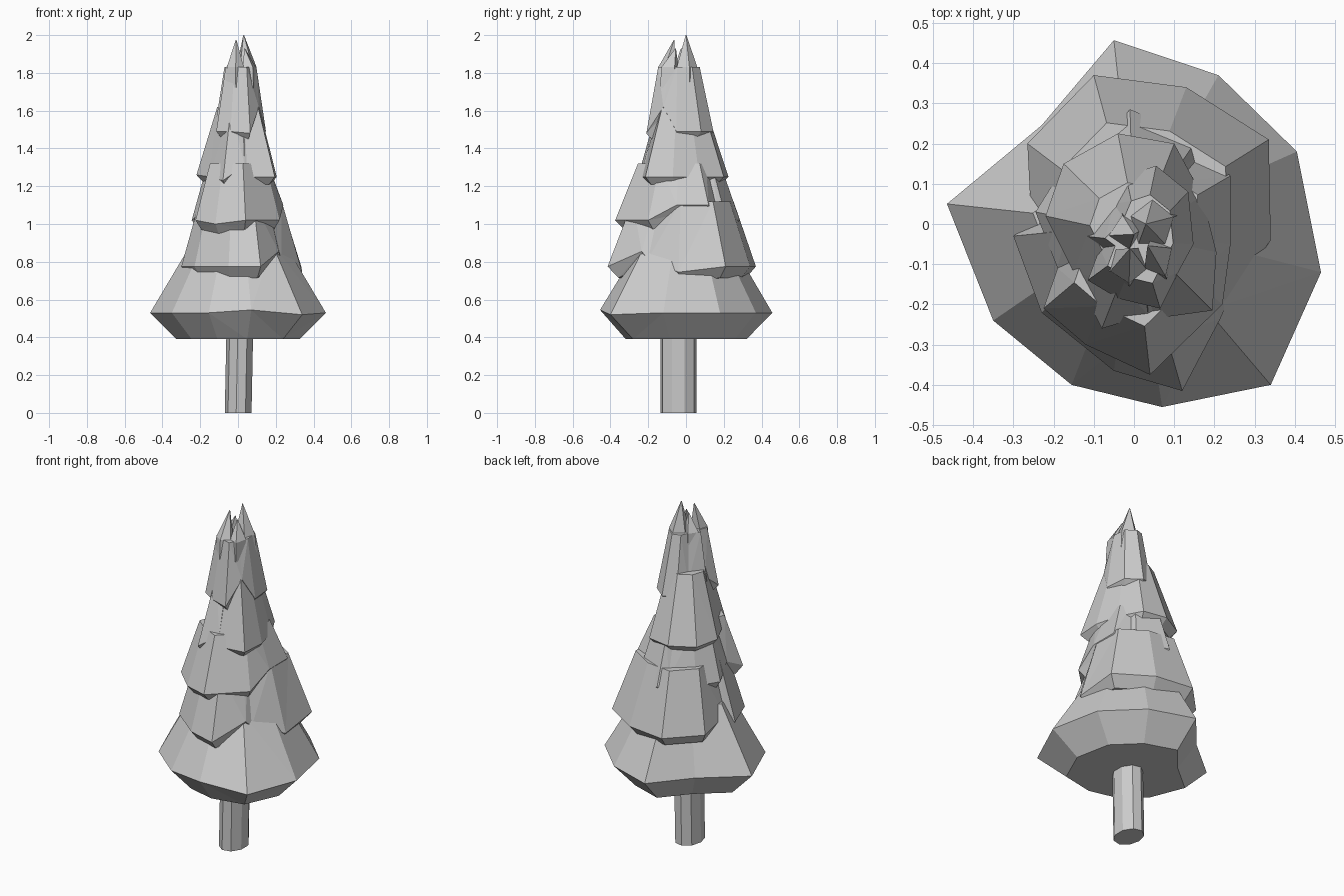
import bpy, bmesh, math
from mathutils import Vector

if "Cube" in bpy.data.objects:
    bpy.data.objects.remove(bpy.data.objects["Cube"])

mat = bpy.data.materials.new("plain_grey")
mat.diffuse_color = (0.6, 0.6, 0.6, 1)
mat.use_nodes = True
mat.node_tree.nodes["Principled BSDF"].inputs["Base Color"].default_value = mat.diffuse_color


def loft(name, rings):
    """Skin a stack of equal-length rings and cap both ends."""
    bm = bmesh.new()
    loops = [[bm.verts.new(p) for p in ring] for ring in rings]
    n = len(loops[0])
    for a, b in zip(loops, loops[1:]):
        for i in range(n):
            j = (i + 1) % n
            bm.faces.new((a[i], a[j], b[j], b[i]))
    bm.faces.new(loops[0])
    bm.faces.new(loops[-1])
    bmesh.ops.triangulate(bm, faces=[f for f in bm.faces if len(f.verts) == 4])
    bmesh.ops.recalc_face_normals(bm, faces=bm.faces)
    me = bpy.data.meshes.new(name)
    bm.to_mesh(me)
    bm.free()
    me.materials.append(mat)
    ob = bpy.data.objects.new(name, me)
    bpy.context.collection.objects.link(ob)
    return ob


def tier(name, rim, z, under, top, lifts={}, centre=(0, 0), flat_base=False):
    """Skirt of branches: rim outline, (scale, drop) underside, (scale, z) top.
    lifts raises single rim corners into notches."""
    c = Vector(centre)
    low, edge, high = [], [], []
    for i, p in enumerate(rim):
        p, dz = Vector(p), lifts.get(i, 0)
        q = c + (p - c) * under[0]
        t = c + (p - c) * top[0]
        low.append((q.x, q.y, z - under[1] + (0 if flat_base else dz)))
        edge.append((p.x, p.y, z + dz))
        high.append((t.x, t.y, max(top[1], z + dz + 0.02)))
    return loft(name, [low, edge, high])


# Trunk
trunk = []
for z, cx in ((0, 0.003), (0.45, 0.012)):
    trunk.append([(cx + 0.073 * math.cos(math.tau * (i + 0.5) / 9),
                   -0.04 + 0.096 * math.sin(math.tau * (i + 0.5) / 9), z)
                  for i in range(9)])
loft("trunk", trunk)

# Branch tiers, bottom to top
tier("branches_bottom",
     [(-0.05, 0.457), (0.21, 0.37), (0.405, 0.18), (0.465, -0.12),
      (0.34, -0.40), (0.07, -0.455), (-0.155, -0.40), (-0.35, -0.24),
      (-0.465, 0.05), (-0.23, 0.245)],
     0.53, (0.70, 0.14), (0.54, 0.89), {5: 0.015, 4: -0.01},
     flat_base=True)

tier("branches_lower",
     [(-0.10, 0.37), (0.13, 0.34), (0.335, 0.21), (0.34, -0.04),
      (0.23, -0.20), (0.215, -0.235), (0.12, -0.415), (-0.05, -0.365),
      (-0.23, -0.22), (-0.30, -0.03), (-0.255, 0.0), (-0.265, 0.20)],
     0.775, (0.86, 0.06), (0.68, 1.12),
     {4: 0.04, 5: 0.08, 3: -0.03, 10: 0.04})

tier("branches_middle",
     [(-0.01, 0.285), (0.16, 0.215), (0.165, 0.17), (0.24, 0.12),
      (0.24, -0.05), (0.22, -0.20), (0.04, -0.375), (-0.12, -0.30),
      (-0.225, -0.21), (-0.19, -0.11), (-0.245, 0.03), (-0.17, 0.15),
      (-0.05, 0.24)],
     1.02, (0.86, 0.05), (0.66, 1.32),
     {3: 0.08, 4: 0.08, 2: 0.03, 9: 0.05, 7: -0.02, 12: 0.03},
     centre=(0, -0.02))

tier("branches_upper",
     [(-0.04, 0.225), (0.10, 0.20), (0.17, 0.07), (0.205, -0.07),
      (0.195, -0.215), (0.05, -0.235), (0.035, -0.225), (-0.08, -0.26),
      (-0.15, -0.12), (-0.22, 0.02), (-0.175, 0.15)],
     1.25, (0.84, 0.04), (0.52, 1.62),
     {6: 0.06, 7: -0.02, 9: 0.01}, centre=(0.01, -0.03))

tier("branches_top",
     [(0.055, 0.145), (0.135, 0.08), (0.148, -0.05), (0.11, -0.12),
      (0.065, -0.21), (-0.04, -0.185), (-0.115, -0.14), (-0.085, -0.06),
      (-0.125, -0.03), (-0.05, 0.05), (-0.02, 0.12)],
     1.49, (0.82, 0.03), (0.62, 1.83),
     {3: 0.13, 4: -0.01, 7: 0.07, 9: 0.07}, centre=(0.015, -0.045))


# Ragged tip made of leaning spikes
def spike(name, foot, radius, tip, sides, turn):
    rings = []
    for z, k in ((1.72, 1.0), (1.83, 0.86)):
        rings.append([(foot[0] + radius[0] * k * math.cos(turn + math.tau * i / sides),
                       foot[1] + radius[1] * k * math.sin(turn + math.tau * i / sides), z)
                      for i in range(sides)])
    rings.append([(tip[0] + 0.002 * math.cos(turn + math.tau * i / sides),
                   tip[1] + 0.002 * math.sin(turn + math.tau * i / sides), tip[2])
                  for i in range(sides)])
    loft(name, rings)


spike("tip_spike_back", (0.045, 0.0), (0.065, 0.07), (0.03, 0.0, 2.0), 5, 0.3)
spike("tip_spike_front", (-0.015, -0.10), (0.055, 0.055), (-0.01, -0.062, 1.975), 5, 1.0)
spike("tip_spike_right", (0.06, -0.085), (0.045, 0.06), (0.035, -0.055, 1.93), 4, 0.5)
spike("tip_spike_left", (-0.02, -0.02), (0.05, 0.05), (0.0, -0.025, 1.93), 4, 0.2)
